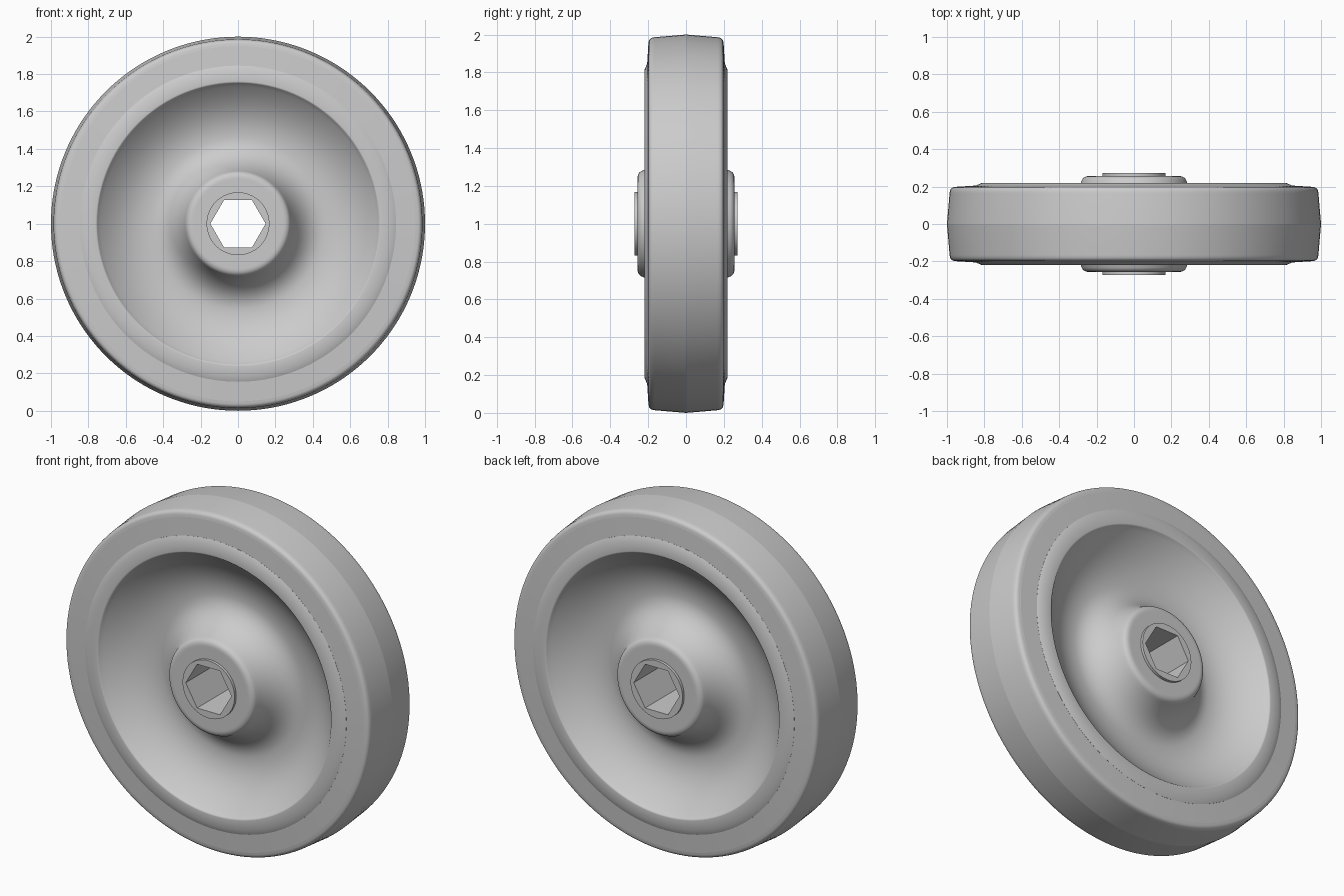
import bpy, bmesh
from math import cos, sin, pi, radians
from mathutils import Vector
from mathutils.geometry import interpolate_bezier

SEGMENTS = 144
CENTRE_Z = 1.0
HEX_APOTHEM = 0.128

cube = bpy.data.objects.get("Cube")
if cube:
    bpy.data.objects.remove(cube, do_unlink=True)


def curve(a, b, c, d, count=16):
    """Points along a bezier in (radius, depth) space."""
    pts = interpolate_bezier(*[Vector((*p, 0)) for p in (a, b, c, d)], count)
    return [(p.x, p.y) for p in pts]


def mirrored(half):
    """Closed section from its half, ordered from inner to outer radius."""
    return half + [(r, -y) for r, y in reversed(half) if y > 0]


def hex_radius(angle):
    """Radius of a hexagon with corners on the x axis."""
    return HEX_APOTHEM / cos(angle % (pi / 3) - pi / 6)


def lathe(name, section, sharp=30):
    """Revolve a closed section about y; a radius of None follows the hexagon."""
    bm = bmesh.new()
    rings = []
    for i in range(SEGMENTS):
        a = 2 * pi * i / SEGMENTS
        ring = []
        for r, y in section:
            r = hex_radius(a) if r is None else r
            ring.append(bm.verts.new((r * cos(a), y, r * sin(a))))
        rings.append(ring)
    n = len(section)
    for i, ring in enumerate(rings):
        after = rings[(i + 1) % SEGMENTS]
        for j in range(n):
            k = (j + 1) % n
            bm.faces.new((ring[j], ring[k], after[k], after[j]))
    bmesh.ops.recalc_face_normals(bm, faces=bm.faces)
    mesh = bpy.data.meshes.new(name)
    bm.to_mesh(mesh)
    bm.free()
    obj = bpy.data.objects.new(name, mesh)
    obj.location.z = CENTRE_Z
    bpy.context.collection.objects.link(obj)
    bpy.ops.object.select_all(action='DESELECT')
    obj.select_set(True)
    bpy.context.view_layer.objects.active = obj
    bpy.ops.object.shade_smooth_by_angle(angle=radians(sharp))


# Tyre with a crowned tread and rounded shoulders
tyre = [(0.835, 0.206), (0.95, 0.199)]
tyre += curve((0.955, 0.198), (0.974, 0.196), (0.983, 0.19), (0.986, 0.165), 24)
tyre += [(1.0, 0)]
lathe("tyre", mirrored(tyre), sharp=7)

# Wheel core: flared hub, bowl-shaped web and chamfered rim in one casting
core = [(0.155, 0.256), (0.235, 0.256)]
core += curve((0.242, 0.256), (0.264, 0.256), (0.275, 0.245), (0.28, 0.232), 10)
core += curve((0.287, 0.212), (0.325, 0.115), (0.385, 0.06), (0.46, 0.06), 20)
core += curve((0.46, 0.06), (0.557, 0.06), (0.653, 0.11), (0.749, 0.21), 20)[1:]
core += curve((0.751, 0.213), (0.754, 0.217), (0.757, 0.219), (0.762, 0.219), 6)
core += [(0.815, 0.219), (0.845, 0.206), (0.845, 0.17)]
lathe("wheel_core", mirrored(core))

# Bushing through the hub with a hexagonal bore
lathe("hex_bushing", mirrored([(None, 0.272), (0.168, 0.272)]))
